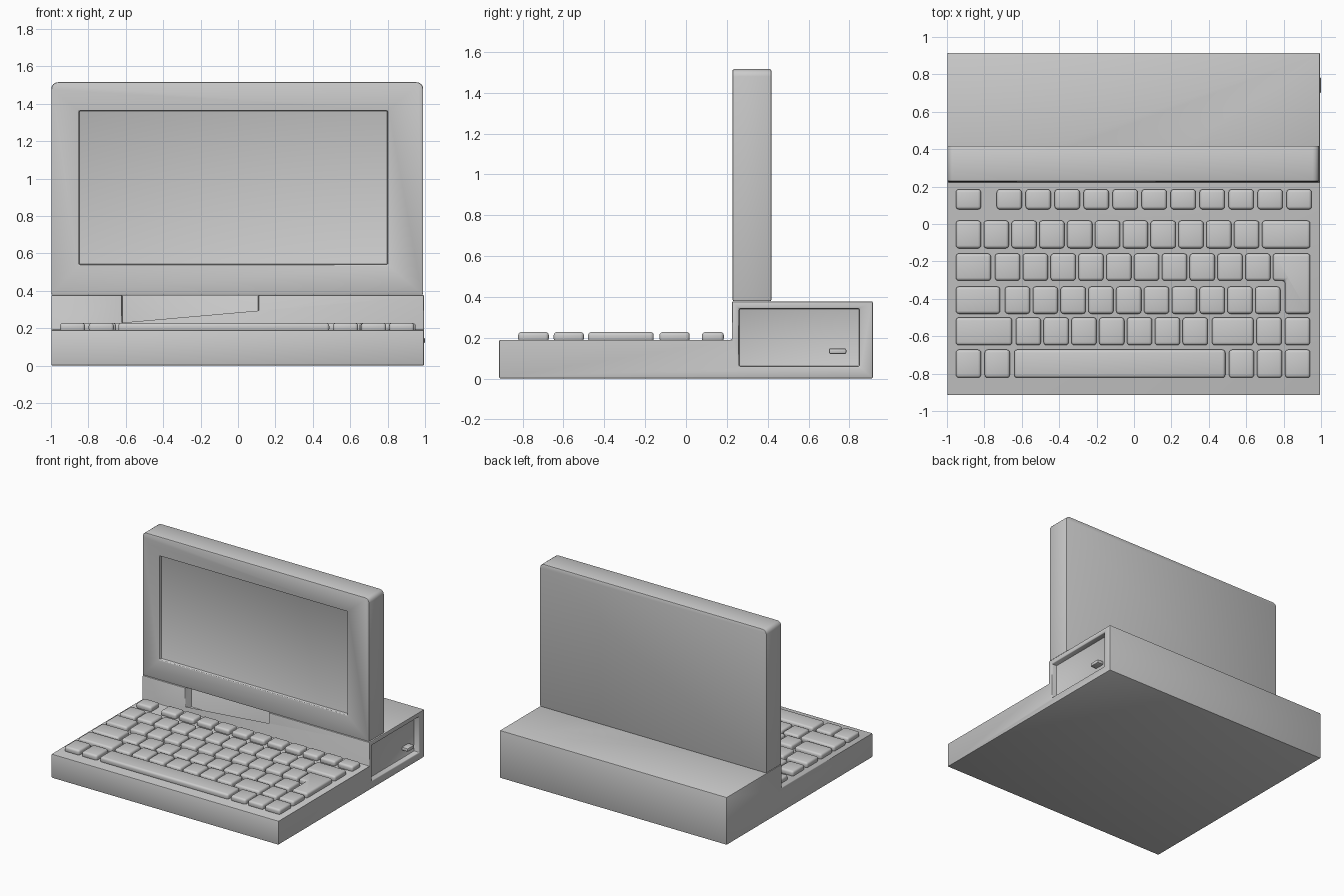
import bpy, bmesh, math

if "Cube" in bpy.data.objects:
    bpy.data.objects.remove(bpy.data.objects["Cube"])


def prism(bm, pts, z0, z1):
    """Extrude a 2D outline (x, y) from z0 to z1 into bm."""
    low = [bm.verts.new((x, y, z0)) for x, y in pts]
    face = bm.faces.new(low)
    ext = bmesh.ops.extrude_face_region(bm, geom=[face])
    for v in ext["geom"]:
        if isinstance(v, bmesh.types.BMVert):
            v.co.z = z1
    bmesh.ops.recalc_face_normals(bm, faces=bm.faces)


def rect(x0, x1, y0, y1):
    return [(x0, y0), (x1, y0), (x1, y1), (x0, y1)]


def make(name, bm):
    mesh = bpy.data.meshes.new(name)
    bm.to_mesh(mesh)
    bm.free()
    obj = bpy.data.objects.new(name, mesh)
    bpy.context.collection.objects.link(obj)
    return obj


def box(name, x0, x1, y0, y1, z0, z1):
    bm = bmesh.new()
    prism(bm, rect(x0, x1, y0, y1), z0, z1)
    return make(name, bm)


def finish(obj, bevel=0.0, cutters=(), segments=2):
    """Cut the recesses, soften the edges and shade smooth."""
    bpy.ops.object.select_all(action='DESELECT')
    obj.select_set(True)
    bpy.context.view_layer.objects.active = obj
    for c in cutters:
        c.hide_render = True
        m = obj.modifiers.new("cut", 'BOOLEAN')
        m.object, m.operation, m.solver = c, 'DIFFERENCE', 'EXACT'
        bpy.ops.object.modifier_apply(modifier=m.name)
        bpy.data.objects.remove(c)
    if bevel:
        m = obj.modifiers.new("bevel", 'BEVEL')
        m.width, m.segments, m.limit_method = bevel, segments, 'ANGLE'
        bpy.ops.object.modifier_apply(modifier=m.name)
    bpy.ops.object.shade_smooth_by_angle(angle=math.radians(35))


# Body: stepped side profile, extruded across the width
bm = bmesh.new()
prism(bm, [(-0.915, 0), (0.915, 0), (0.915, 0.378), (0.225, 0.378),
           (0.225, 0.19), (-0.915, 0.19)], -0.998, 0.995)
for v in bm.verts:
    x, y, z = v.co
    v.co = (z, x, y)
bmesh.ops.recalc_face_normals(bm, faces=bm.faces)
body = make("body", bm)
drive_cut = box("drive_cutter", 0.95, 1.1, 0.26, 0.85, 0.06, 0.342)
hinge_cut = box("hinge_cutter", -0.62, 0.11, 0.1, 0.30, 0.20, 0.45)
finish(body, 0.007, [drive_cut, hinge_cut])

# Eject button in the side recess
button = box("eject_button", 0.94, 1.0, 0.70, 0.785, 0.12, 0.148)
finish(button, 0.008)

# Screen lid with rounded upper corners and sunken display
r = 0.035
outline = [(-0.998, 0.379), (0.99, 0.379)]
for cx, start in ((0.99 - r, 0), (-0.998 + r, 90)):
    for i in range(5):
        a = math.radians(start + i * 22.5)
        outline.append((cx + r * math.cos(a), 1.515 - r + r * math.sin(a)))
bm = bmesh.new()
prism(bm, outline, 0.228, 0.418)
for v in bm.verts:
    x, y, z = v.co
    v.co = (x, z, y)
bmesh.ops.recalc_face_normals(bm, faces=bm.faces)
lid = make("screen_lid", bm)
finish(lid, 0.007, [box("display_cutter", -0.85, 0.80, 0.1, 0.255, 0.54, 1.362)])

# Keyboard rows: y range, then groups of (first x, key width, pitch, count)
W, P = 0.134, 0.1487
rows = {
    "function_keys": (0.078, 0.185, [(-0.952, W, P, 1), (-0.734, W, 0.155, 11)]),
    "number_keys": (-0.13, 0.018, [(-0.952, W, P, 11), (0.685, 0.257, P, 1)]),
    "upper_letter_keys": (-0.303, -0.158, [(-0.952, 0.187, P, 1), (-0.743, W, P, 10)]),
    "middle_letter_keys": (-0.48, -0.335, [(-0.952, 0.236, P, 1), (-0.69, W, P, 10)]),
    "lower_letter_keys": (-0.648, -0.50, [(-0.952, 0.30, P, 1), (-0.632, W, P, 7),
                                          (0.417, 0.222, P, 1), (0.655, W, 0.152, 2)]),
    "space_bar_row": (-0.822, -0.672, [(-0.952, W, 0.154, 2), (-0.64, 1.128, P, 1),
                                       (0.508, W, 0.15, 3)]),
}
for name, (y0, y1, groups) in rows.items():
    bm = bmesh.new()
    for x, w, pitch, count in groups:
        for i in range(count):
            prism(bm, rect(x + i * pitch, x + i * pitch + w, y0, y1), 0.18, 0.228)
    finish(make(name, bm), 0.016, segments=3)

# L-shaped return key
bm = bmesh.new()
prism(bm, [(0.808, -0.48), (0.942, -0.48), (0.942, -0.158), (0.743, -0.158),
           (0.743, -0.303), (0.808, -0.303)], 0.18, 0.228)
finish(make("return_key", bm), 0.016, segments=3)
